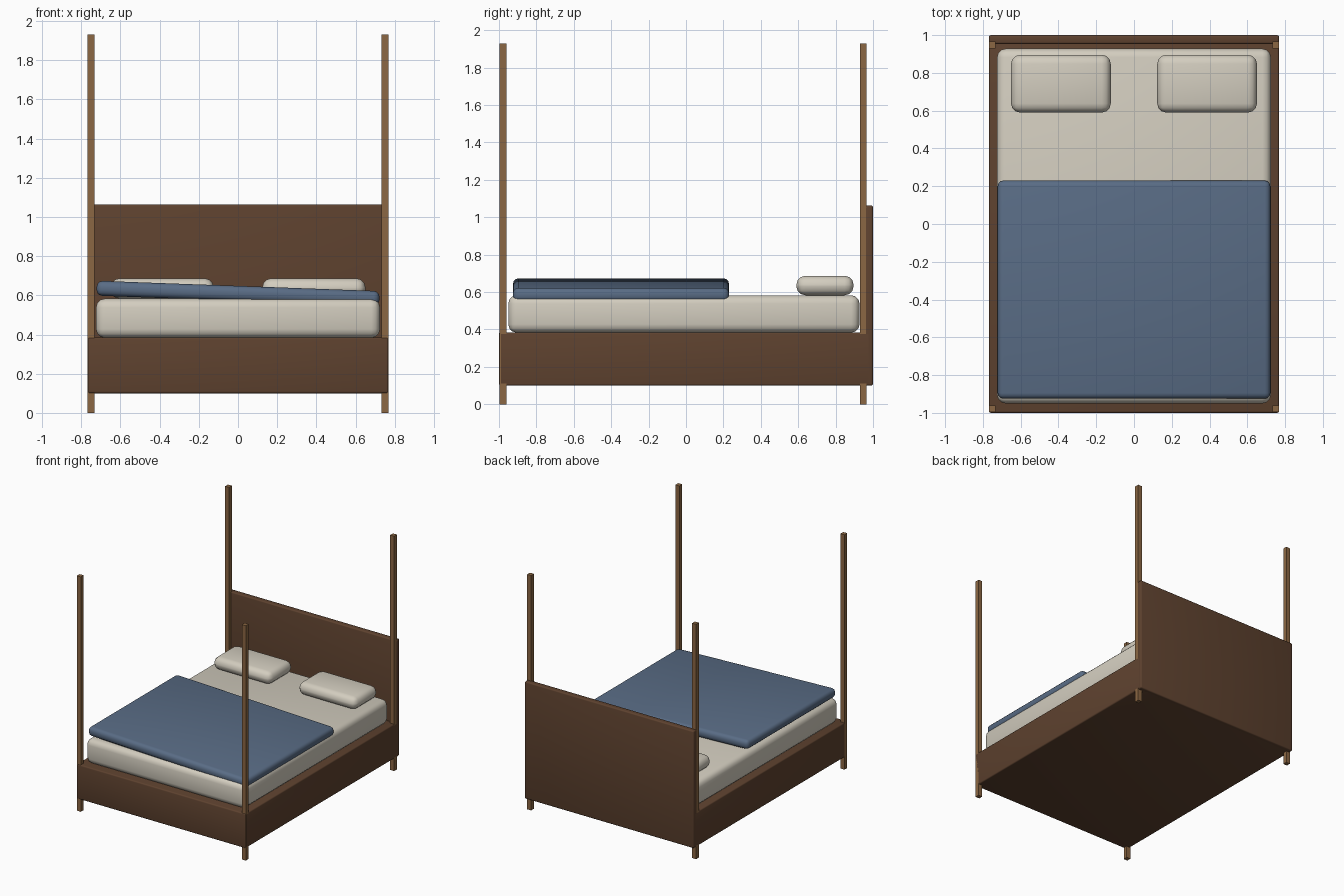
import bpy, math

if "Cube" in bpy.data.objects:
    bpy.data.objects.remove(bpy.data.objects["Cube"])

def mat(name, r, g, b):
    m = bpy.data.materials.new(name)
    m.diffuse_color = (r, g, b, 1)
    m.use_nodes = True
    m.node_tree.nodes["Principled BSDF"].inputs["Base Color"].default_value = m.diffuse_color
    return m

DARK = mat("dark wood", 0.112, 0.054, 0.028)
LIGHT = mat("light wood", 0.26, 0.135, 0.056)
CREAM = mat("cream linen", 0.65, 0.61, 0.52)
BLUE = mat("blue fabric", 0.10, 0.15, 0.235)

def box(name, lo, hi, material, bevel=0.0, tilt=0.0):
    """Box between two corners, with optional rounded edges and roll about y."""
    bpy.ops.mesh.primitive_cube_add(size=1, location=[(a + b) / 2 for a, b in zip(lo, hi)])
    ob = bpy.context.object
    ob.name = name
    ob.scale = [b - a for a, b in zip(lo, hi)]
    bpy.ops.object.transform_apply(location=False, rotation=False, scale=True)
    ob.rotation_euler.y = tilt
    ob.data.materials.append(material)
    if bevel:
        mod = ob.modifiers.new("rounded", 'BEVEL')
        mod.width = bevel
        mod.segments = 3
        bpy.ops.object.modifier_apply(modifier=mod.name)
        bpy.ops.object.shade_smooth_by_angle(angle=math.radians(40))
    return ob

# wooden base and headboard
box("bed_frame", (-0.768, -1.0, 0.10), (0.768, 0.985, 0.385), DARK, 0.01)
box("headboard", (-0.768, 0.953, 0.10), (0.768, 1.0, 1.063), DARK, 0.01)

# four tall posts
for side, x in (("left", -0.75), ("right", 0.75)):
    for end, y in (("front", -0.978), ("back", 0.948)):
        box(f"{end}_{side}_post", (x - 0.018, y - 0.018, 0), (x + 0.018, y + 0.018, 1.93), LIGHT)

# mattress, pillows and slightly tilted blanket
box("mattress", (-0.725, -0.95, 0.383), (0.725, 0.928, 0.583), CREAM, 0.045)
for side, x in (("left", -0.387), ("right", 0.387)):
    box(f"{side}_pillow", (x - 0.264, 0.59, 0.583), (x + 0.264, 0.896, 0.687), CREAM, 0.048)
box("blanket", (-0.722, -0.925, 0.572), (0.722, 0.23, 0.648), BLUE, 0.03, math.radians(2.1))
